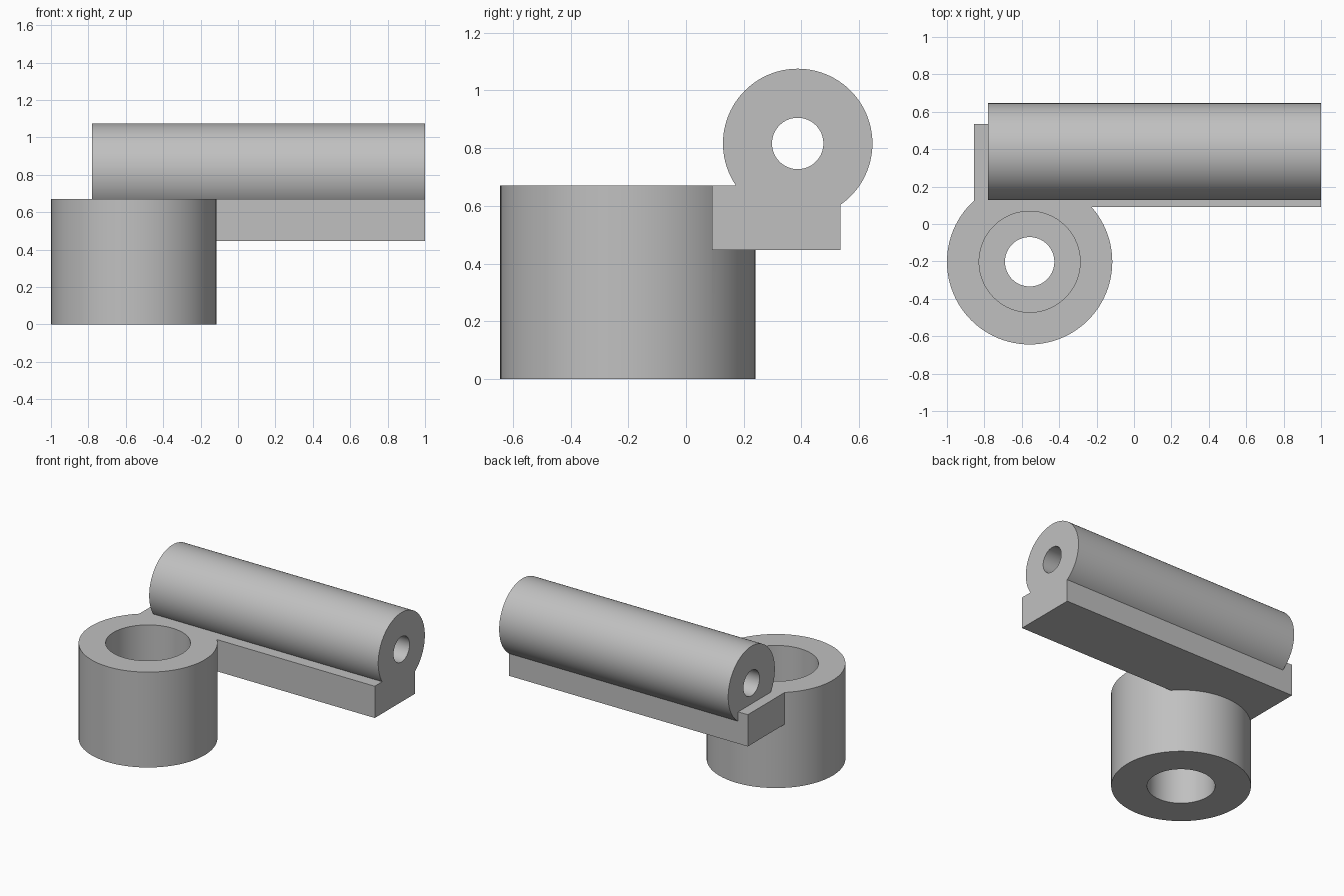
import bpy
import bmesh
import math
from mathutils import Matrix, Vector

cube = bpy.data.objects.get("Cube")
if cube:
    bpy.data.objects.remove(cube)

SEGMENTS = 96

grey = bpy.data.materials.new("plain_grey")
grey.use_nodes = True
grey.diffuse_color = (0.53, 0.53, 0.53, 1)
grey.node_tree.nodes["Principled BSDF"].inputs["Base Color"].default_value = grey.diffuse_color


def add_object(name, bm):
    bmesh.ops.recalc_face_normals(bm, faces=bm.faces)
    mesh = bpy.data.meshes.new(name)
    bm.to_mesh(mesh)
    bm.free()
    mesh.materials.append(grey)
    obj = bpy.data.objects.new(name, mesh)
    bpy.context.collection.objects.link(obj)
    return obj


def ring_solid(name, profile, matrix):
    """Spin a closed (radius, height) profile around z, then place it."""
    bm = bmesh.new()
    verts = [bm.verts.new((r, 0, z)) for r, z in profile]
    edges = [bm.edges.new((verts[i - 1], v)) for i, v in enumerate(verts)]
    bmesh.ops.spin(bm, geom=verts + edges, axis=(0, 0, 1), cent=(0, 0, 0),
                   angle=math.tau, steps=SEGMENTS, use_duplicate=False)
    bmesh.ops.remove_doubles(bm, verts=bm.verts, dist=0.0001)
    bmesh.ops.transform(bm, matrix=matrix, verts=bm.verts)
    return add_object(name, bm)


def box(name, low, high):
    low, high = Vector(low), Vector(high)
    bm = bmesh.new()
    bmesh.ops.create_cube(bm, size=1)
    bmesh.ops.scale(bm, vec=high - low, verts=bm.verts)
    bmesh.ops.translate(bm, vec=(low + high) / 2, verts=bm.verts)
    return add_object(name, bm)


# Upright socket, counterbored from both ends around a thin inner web
TOP = 0.67
socket_profile = [(0.442, 0), (0.442, TOP), (0.27, TOP), (0.27, 0.35),
                  (0.132, 0.35), (0.132, 0.25), (0.215, 0.25), (0.215, 0)]
body = ring_solid("socket_and_tube_bracket", socket_profile,
                  Matrix.Translation((-0.558, -0.202, 0)))

# Rectangular rail that carries the tube
rail = box("rail", (-0.855, 0.09, 0.447), (1, 0.535, TOP))

# Horizontal tube lying in the rail
tube_length = 1.78
tube_profile = [(0.259, 0), (0.259, tube_length), (0.089, tube_length), (0.089, 0)]
tube = ring_solid("tube", tube_profile,
                  Matrix.Translation((1 - tube_length, 0.387, 0.816))
                  @ Matrix.Rotation(math.pi / 2, 4, 'Y'))

# Fuse the parts into one solid
bpy.context.view_layer.objects.active = body
for part in (rail, tube):
    union = body.modifiers.new("join_" + part.name, 'BOOLEAN')
    union.operation = 'UNION'
    union.solver = 'EXACT'
    union.object = part
    bpy.ops.object.modifier_apply(modifier=union.name)
    bpy.data.objects.remove(part)

# Smooth round walls with crisp edges
bpy.ops.object.select_all(action='DESELECT')
body.select_set(True)
bpy.ops.object.shade_smooth_by_angle(angle=math.radians(30))
